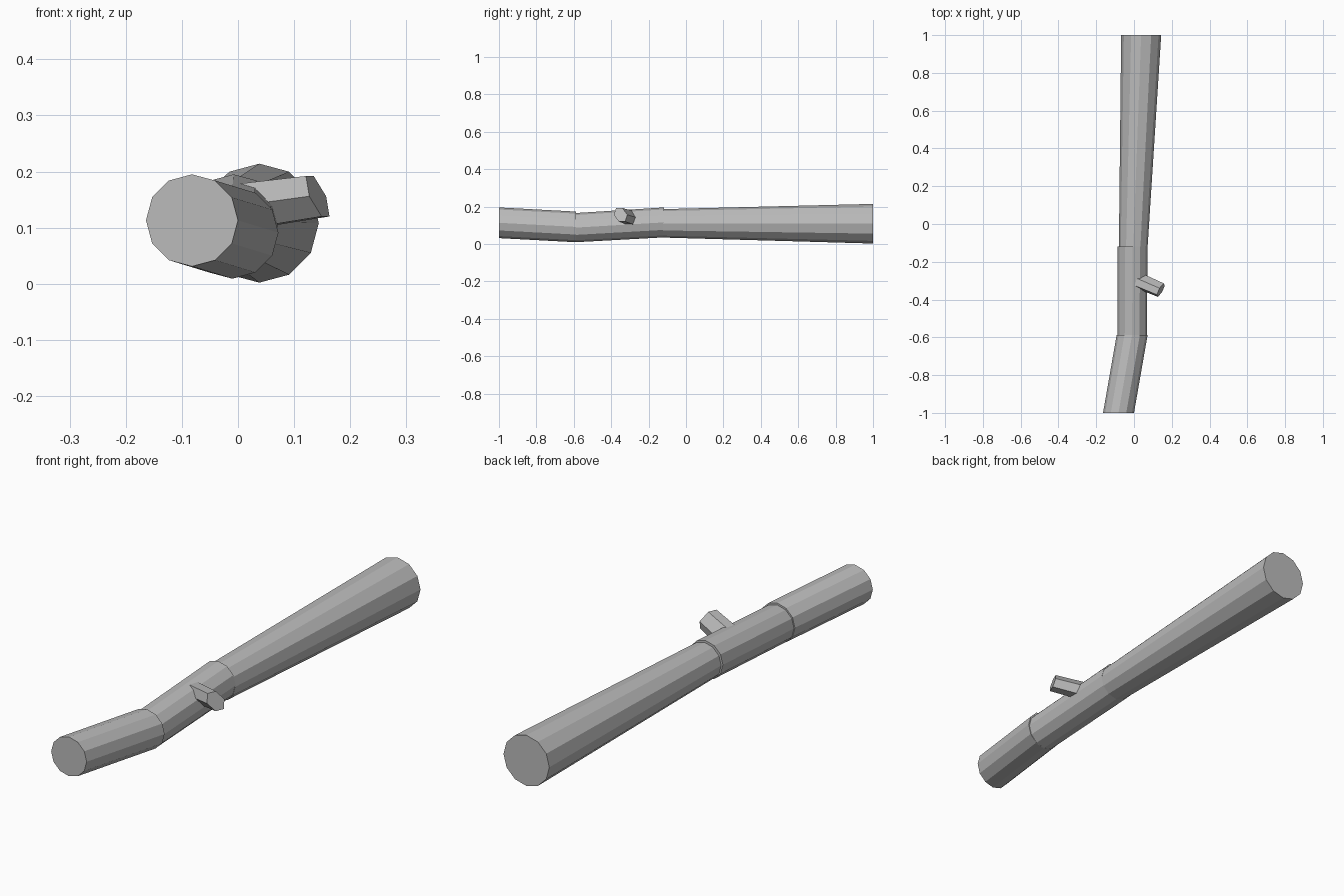
import bpy, math
from mathutils import Vector

if "Cube" in bpy.data.objects:
    bpy.data.objects.remove(bpy.data.objects["Cube"])

grey = bpy.data.materials.new("plain grey")
grey.diffuse_color = (0.5, 0.5, 0.5, 1)
grey.use_nodes = True
grey.node_tree.nodes["Principled BSDF"].inputs["Base Color"].default_value = grey.diffuse_color


def loft(name, ring_a, ring_b):
    """Closed flat-shaded prism between two matching rings."""
    n = len(ring_a)
    faces = [(i, (i + 1) % n, n + (i + 1) % n, n + i) for i in range(n)]
    faces += [tuple(reversed(range(n))), tuple(range(n, 2 * n))]
    me = bpy.data.meshes.new(name)
    me.from_pydata([tuple(v) for v in ring_a + ring_b], [], faces)
    me.materials.append(grey)
    ob = bpy.data.objects.new(name, me)
    bpy.context.collection.objects.link(ob)
    return ob


def ring(x, y, z, r, n=12):
    # runs clockwise seen from +y to -y so the walls face outward
    return [Vector((x + r * math.sin(2 * math.pi * i / n), y,
                    z + r * math.cos(2 * math.pi * i / n))) for i in range(n)]


# Log trunk: three slightly offset tapered pieces
loft("log_front", ring(-0.082, -1, 0.113, 0.082), ring(-0.010, -0.588, 0.091, 0.082))
loft("log_middle", ring(-0.010, -0.592, 0.087, 0.078), ring(-0.008, -0.118, 0.115, 0.080))
loft("log_back", ring(-0.004, -0.122, 0.110, 0.076), ring(0.038, 1, 0.108, 0.106))

# Broken branch stub: six-sided, leaning out to the right and forward
half = [Vector((-0.021, -0.024, 0.036)), Vector((-0.007, 0.010, 0.036)),
        Vector((0.015, 0.036, 0.0))]
hexagon = half + [-v for v in half]
tip = Vector((0.142, -0.350, 0.156))
root = tip + Vector((-0.130, 0.056, -0.018))
loft("branch_stub", [root + v * 1.08 for v in hexagon], [tip + v for v in hexagon])

# Make every face point outward
import bmesh
for ob in bpy.data.objects:
    bm = bmesh.new()
    bm.from_mesh(ob.data)
    bmesh.ops.recalc_face_normals(bm, faces=bm.faces)
    bm.to_mesh(ob.data)
    bm.free()
